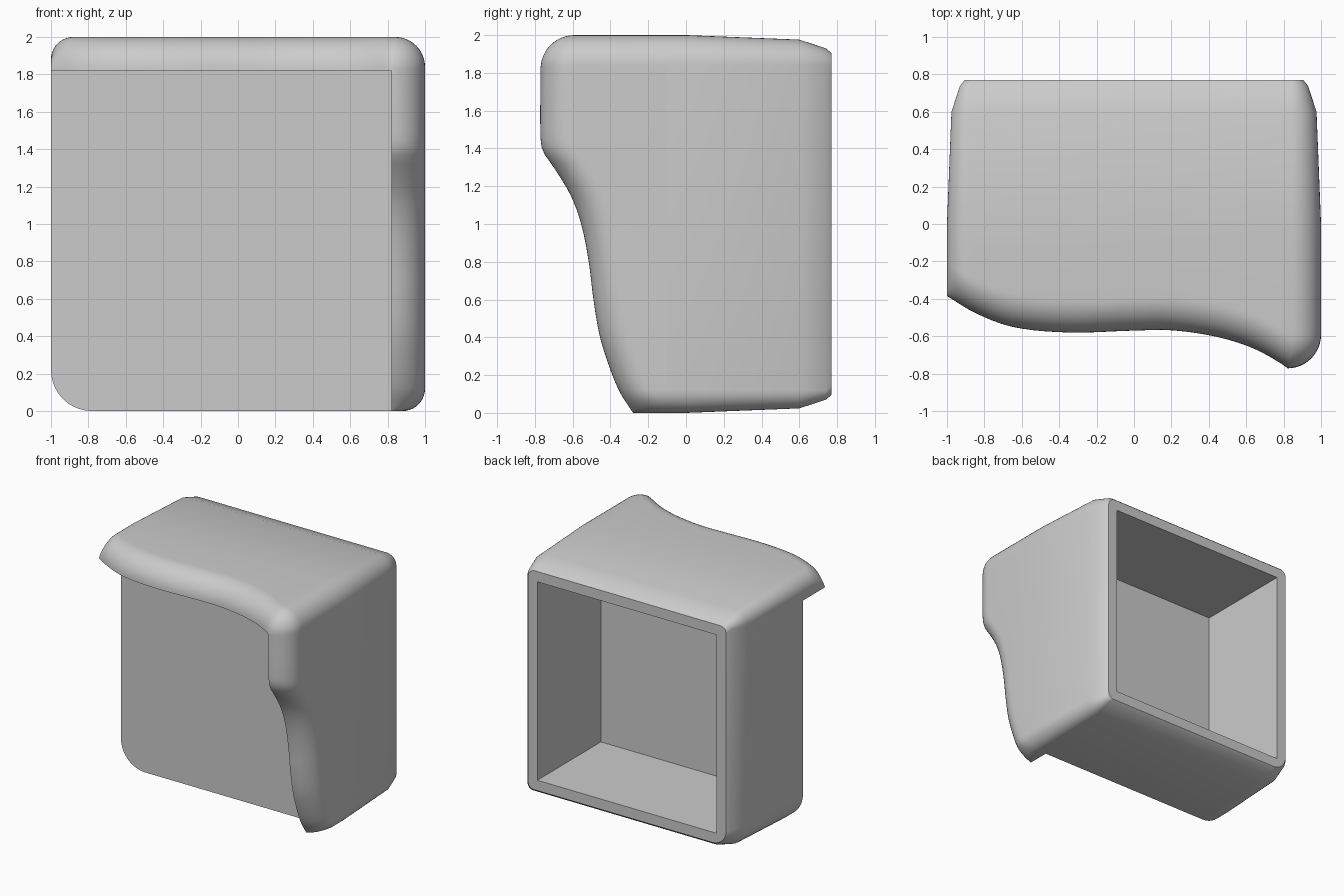
import bpy, bmesh, math

cube = bpy.data.objects.get("Cube")
if cube:
    bpy.data.objects.remove(cube, do_unlink=True)

WALL = 0.18          # thickness of walls and lip
FRONT = -0.10        # plane of the recessed front panel
INNER = 1 - WALL     # half width of the opening
LIP_TOP = 2 - WALL

grey = bpy.data.materials.new("light grey")
grey.use_nodes = True
grey.diffuse_color = (0.6, 0.6, 0.6, 1)
grey.node_tree.nodes["Principled BSDF"].inputs["Base Color"].default_value = grey.diffuse_color


def arc(cx, cz, r, start, steps=10):
    """Clockwise quarter circle in the x-z plane."""
    angles = [math.radians(start - 90 * i / steps) for i in range(steps + 1)]
    return [(cx + r * math.cos(a), cz + r * math.sin(a)) for a in angles]


def corners(inset=0.0):
    """Rounded corners, clockwise from the top left."""
    h = 1 - inset
    result = []
    for sx, sz, r, start in ((-1, 1, 0.12, 180), (1, 1, 0.16, 90),
                             (1, -1, 0.12, 0), (-1, -1, 0.22, 270)):
        r = max(r - inset, 0.05)
        result.append(arc(sx * (h - r), 1 + sz * (h - r), r, start))
    return result


def smooth_curve(points, t):
    """Cubic interpolation through (t, value) points."""
    def slope(i):
        a, b = points[max(i - 1, 0)], points[min(i + 1, len(points) - 1)]
        return (b[1] - a[1]) / (b[0] - a[0])
    t = min(max(t, points[0][0]), points[-1][0])
    i = max(k for k in range(len(points) - 1) if points[k][0] <= t)
    (t0, v0), (t1, v1) = points[i], points[i + 1]
    w = t1 - t0
    u = (t - t0) / w
    return ((2*u**3 - 3*u**2 + 1) * v0 + (u**3 - 2*u**2 + u) * w * slope(i)
            + (3*u**2 - 2*u**3) * v1 + (u**3 - u**2) * w * slope(i + 1))


def loft(name, rings):
    """Skin closed rings of equal length and cap both ends."""
    bm = bmesh.new()
    loops = [[bm.verts.new(p) for p in ring] for ring in rings]
    for a, b in zip(loops, loops[1:]):
        for i in range(len(a)):
            j = (i + 1) % len(a)
            bm.faces.new((a[i], a[j], b[j], b[i]))
    bm.faces.new(loops[0])
    bm.faces.new(loops[-1])
    bmesh.ops.remove_doubles(bm, verts=bm.verts, dist=0.0001)
    bmesh.ops.recalc_face_normals(bm, faces=bm.faces)
    mesh = bpy.data.meshes.new(name)
    bm.to_mesh(mesh)
    bm.free()
    mesh.materials.append(grey)
    obj = bpy.data.objects.new(name, mesh)
    bpy.context.collection.objects.link(obj)
    bpy.ops.object.select_all(action="DESELECT")
    obj.select_set(True)
    bpy.context.view_layer.objects.active = obj
    bpy.ops.object.shade_smooth_by_angle(angle=math.radians(35))
    return obj


# Open-backed box: outer wall, chamfered rear rim, then the cavity
rings = []
for y, inset in ((FRONT, 0), (0, 0), (0.6, 0.024), (0.74, 0.07), (0.77, 0.095)):
    rings.append([(x, y, z) for c in corners(inset) for x, z in c])
for y in (0.77, -0.06):
    rings.append([(sx * INNER, y, 1 + sz * INNER)
                  for sx, sz in ((-1, 1), (1, 1), (1, -1), (-1, -1)) for _ in range(11)])
loft("box_shell", rings)

# Wavy lip that runs along the top and down one side
TOP_WAVE = [(-1, -0.385), (-0.85, -0.475), (-0.65, -0.55), (-0.35, -0.58), (0, -0.57),
            (0.2, -0.568), (0.45, -0.605), (0.65, -0.67), (0.82, -0.765)]
SIDE_WAVE = [(0, -0.28), (0.1, -0.345), (0.2, -0.39), (0.4, -0.455), (0.6, -0.49),
             (0.8, -0.515), (1, -0.555), (1.15, -0.61), (1.3, -0.70),
             (1.38, -0.755), (1.45, -0.77), (1.82, -0.77)]


def between(a, b, steps):
    return [(a[0] + (b[0] - a[0]) * i / steps, a[1] + (b[1] - a[1]) * i / steps)
            for i in range(1, steps)]


top_left, top_right, low_right, _ = corners()
path = (top_left + between(top_left[-1], top_right[0], 30) + top_right
        + between(top_right[-1], low_right[0], 40) + low_right)

sections = []
for x, z in path:
    qx, qz = min(x, INNER), min(z, LIP_TOP)
    if x <= INNER and z > 1:
        qz, edge = LIP_TOP, smooth_curve(TOP_WAVE, x)
    else:
        qx, edge = INNER, smooth_curve(SIDE_WAVE, z)
    section = [(qx, FRONT, qz)]
    for i in range(13):
        a = math.radians(90 * i / 12)
        out = math.sin(a)
        section.append((qx + (x - qx) * out, edge + WALL * (1 - math.cos(a)),
                        qz + (z - qz) * out))
    section.append((x, FRONT, z))
    sections.append(section)
loft("wavy_lip", sections)
